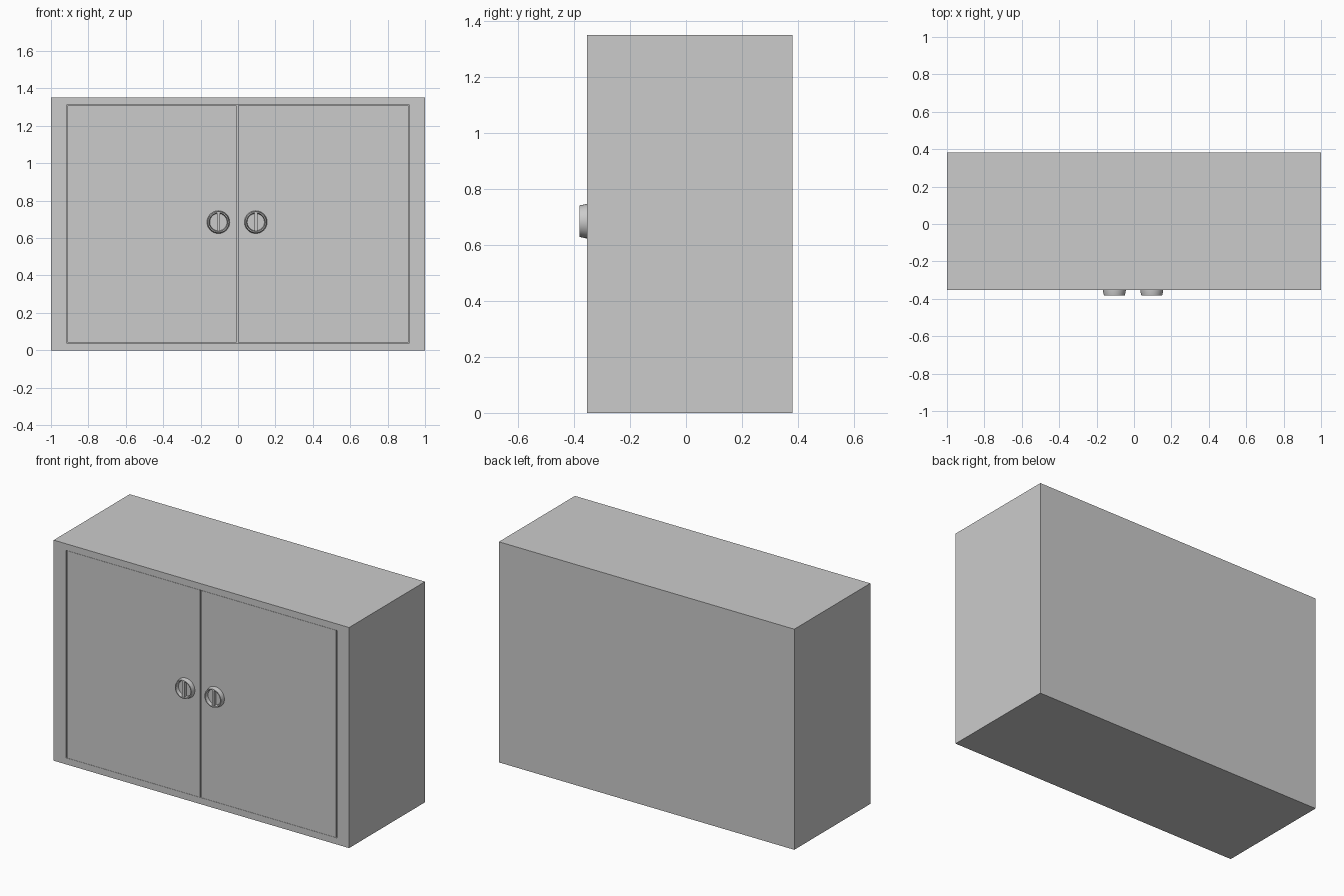
import bpy, bmesh, math

if "Cube" in bpy.data.objects:
    bpy.data.objects.remove(bpy.data.objects["Cube"])

FRONT, BACK, TOP = -0.354, 0.381, 1.35
DOOR_X, DOOR_Z0, DOOR_Z1, MID = 0.914, 0.04, 1.31, -0.005


def finish(name, bm):
    bmesh.ops.recalc_face_normals(bm, faces=bm.faces)
    me = bpy.data.meshes.new(name)
    bm.to_mesh(me)
    bm.free()
    ob = bpy.data.objects.new(name, me)
    bpy.context.collection.objects.link(ob)
    return ob


def box(name, x0, x1, y0, y1, z0, z1):
    bm = bmesh.new()
    bmesh.ops.create_cube(bm, size=1)
    for v in bm.verts:
        v.co = (x1 if v.co.x > 0 else x0, y1 if v.co.y > 0 else y0,
                z1 if v.co.z > 0 else z0)
    return finish(name, bm)


def knob(name, cx, cz, segs=32):
    # tapered ring with a dished front, closed by a floor disc
    profile = [(0.061, FRONT + 0.004), (0.061, FRONT - 0.004), (0.056, -0.381),
               (0.050, -0.381), (0.046, -0.360)]
    bm = bmesh.new()
    rings = []
    for r, y in profile:
        rings.append([bm.verts.new((cx + r * math.cos(2 * math.pi * i / segs), y,
                                    cz + r * math.sin(2 * math.pi * i / segs)))
                      for i in range(segs)])
    for a, b in zip(rings, rings[1:]):
        for i in range(segs):
            j = (i + 1) % segs
            bm.faces.new((a[i], a[j], b[j], b[i]))
    bm.faces.new(rings[0])
    bm.faces.new(rings[-1])
    ob = finish(name, bm)
    bpy.context.view_layer.objects.active = ob
    ob.select_set(True)
    bpy.ops.object.shade_smooth_by_angle(angle=math.radians(30))
    ob.select_set(False)


# carcass: one closed box with a recess in the front for the doors
carcass = bmesh.new()
bmesh.ops.create_cube(carcass, size=1)
for v in carcass.verts:
    v.co = (math.copysign(1, v.co.x), BACK if v.co.y > 0 else FRONT,
            TOP if v.co.z > 0 else 0)
carcass.normal_update()
front = min(carcass.faces, key=lambda f: f.calc_center_median().y)
bmesh.ops.inset_individual(carcass, faces=[front], thickness=0.03)
for v in front.verts:
    v.co.x = math.copysign(DOOR_X + 0.003, v.co.x)
    v.co.z = DOOR_Z1 if v.co.z > 0.6 else DOOR_Z0
recess = bmesh.ops.extrude_discrete_faces(carcass, faces=[front])["faces"][0]
for v in recess.verts:
    v.co.y = FRONT + 0.04
finish("cabinet_body", carcass)

# doors, flush with the front, with narrow gaps
for side, x0, x1 in (("left", -DOOR_X + 0.003, MID - 0.004),
                     ("right", MID + 0.004, DOOR_X - 0.003)):
    box(side + "_door", x0, x1, FRONT, FRONT + 0.036,
        DOOR_Z0 + 0.001, DOOR_Z1 - 0.001)

# round pulls with a vertical grip bar
for side, s in (("left", -1), ("right", 1)):
    cx, cz = MID + s * 0.1, 0.685
    knob(side + "_pull", cx, cz)
    box(side + "_pull_grip", cx - 0.008, cx + 0.008, -0.378, -0.356,
        cz - 0.048, cz + 0.048)
